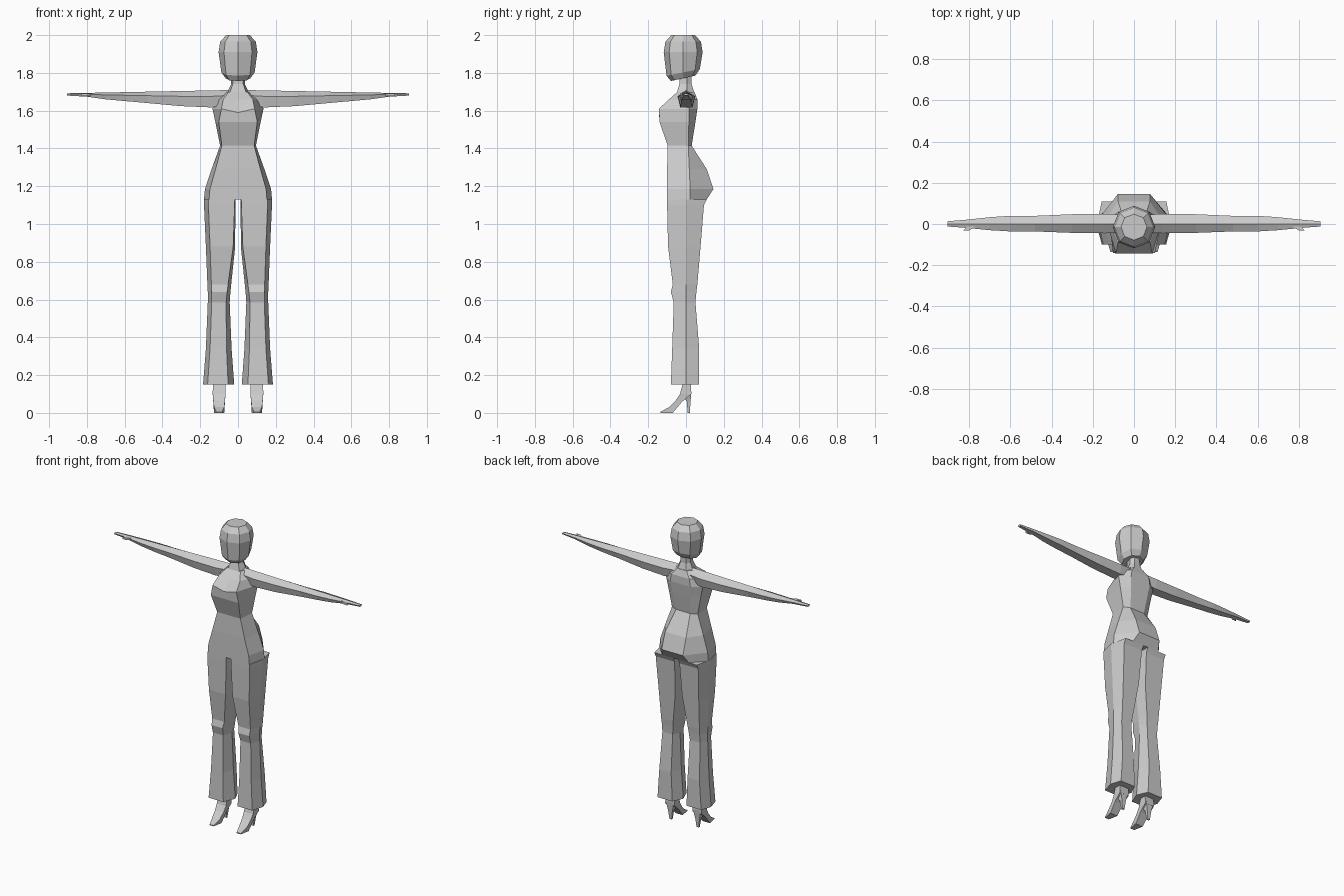
import bpy, bmesh

cube = bpy.data.objects.get("Cube")
if cube:
    bpy.data.objects.remove(cube)

grey = bpy.data.materials.new("plain grey")
grey.use_nodes = True
colour = (0.6, 0.6, 0.6, 1)
grey.diffuse_color = colour
grey.node_tree.nodes["Principled BSDF"].inputs["Base Color"].default_value = colour


def loft(name, rings):
    """Skin a list of equal-length point rings and cap both ends."""
    bm = bmesh.new()
    loops = [[bm.verts.new(point) for point in ring] for ring in rings]
    for lower, upper in zip(loops, loops[1:]):
        for i in range(len(lower)):
            bm.faces.new((lower[i - 1], lower[i], upper[i], upper[i - 1]))
    bm.faces.new(loops[0])
    bm.faces.new(loops[-1])
    bmesh.ops.recalc_face_normals(bm, faces=bm.faces)
    mesh = bpy.data.meshes.new(name)
    bm.to_mesh(mesh)
    bm.free()
    mesh.materials.append(grey)
    part = bpy.data.objects.new(name, mesh)
    bpy.context.collection.objects.link(part)
    return part


def pair(name, rings):
    """Build a part on the left and its mirror image on the right."""
    loft("left_" + name, rings)
    loft("right_" + name, [[(-x, y, z) for x, y, z in ring] for ring in rings])


def body_ring(z, width, front, back, front_share=.75, back_share=.55):
    """Symmetric eight-point section with flat front and back panels."""
    half = [(width * front_share, front), (width, width / 8), (width * back_share, back)]
    outline = [(0, front)] + half + [(0, back)] + [(-x, y) for x, y in reversed(half)]
    return [(x, y, z) for x, y in outline]


def head_ring(z, width, slope=0):
    """Octagon with a corner at the front; slope lifts its rear."""
    centre, bevel = -.015, width * .72
    corners = [(0, -width), (bevel, -bevel), (width, 0), (bevel, bevel)]
    outline = corners + [(-x, -y) for x, y in corners]
    return [(x, y + centre, z + slope * (y + width)) for x, y in outline]


def leg_ring(z, inner, outer, front, back):
    """Six-sided section whose inner bevel grows from the hips to the hem."""
    front_inner = inner + (crotch - z) * .03 + .003
    front_outer = outer * .87
    return [(inner, 0, z), (front_inner, front, z), (front_outer, front, z),
            (outer, 0, z), (front_outer, back, z), (front_inner, back, z)]


def arm_ring(x, thickness, depth):
    """Six-sided section hung from a gently falling top edge."""
    top = 1.71 - x * .02
    bottom, middle = top - thickness, top - thickness * .35
    front, back = -depth, depth * 1.1
    return [(x, 0, top), (x, front, middle), (x, front * .7, bottom),
            (x, 0, bottom), (x, back * .7, bottom), (x, back, middle)]


def foot_ring(half, rear, front):
    """Four-point section between a rear edge and a front edge, each (y, z)."""
    centre = .1
    left, right = centre + half, centre - half
    return [(right, *rear), (left, *rear), (left, *front), (right, *front)]


# Upper body, with the bust and the neck base
waist = body_ring(1.415, .095, -.097, .03, .9)
bust = body_ring(1.61, .135, -.143, .06, .65)
x, y, z = bust[0]
bust[0] = (x, y, z - .02)
loft("torso", [
    waist,
    body_ring(1.54, .12, -.14, .05, .85),
    bust,
    body_ring(1.66, .12, -.09, .06, .65),
    body_ring(1.7, .065, -.045, .045),
])

# Hips, overhanging the legs at the back
crotch = 1.13
loft("hips", [
    body_ring(crotch, .18, -.1, .11, .85),
    body_ring(1.185, .175, -.1, .145, .85, .45),
    body_ring(1.29, .14, -.1, .11, .85),
    waist,
])

# Neck
loft("neck", [
    body_ring(1.69, .06, -.05, .045),
    body_ring(1.74, .037, -.035, .03),
    body_ring(1.83, .035, -.035, .03),
])

# Head, with the jaw falling towards the chin
loft("head", [
    head_ring(1.757, .065, .22),
    head_ring(1.785, .088, .2),
    head_ring(1.91, .103),
    head_ring(1.965, .094),
    head_ring(2, .063),
])

# Trouser legs, narrow at the knee and flared at the hem
pair("trouser_leg", [
    leg_ring(crotch, .014, .18, -.1, .11),
    leg_ring(1.1, .014, .18, -.1, .095),
    leg_ring(.88, .015, .17, -.095, .077),
    leg_ring(.68, .036, .162, -.07, .06),
    leg_ring(.64, .04, .16, -.08, .055),
    leg_ring(.585, .044, .16, -.065, .05),
    leg_ring(.34, .034, .17, -.073, .07),
    leg_ring(.15, .02, .185, -.08, .07),
])

# Arms, tapering outward to flat hands
pair("arm", [
    arm_ring(.05, .08, .04),
    arm_ring(.14, .09, .045),
    arm_ring(.3, .08, .043),
    arm_ring(.48, .06, .036),
    arm_ring(.6, .047, .036),
    arm_ring(.7, .036, .03),
    arm_ring(.8, .02, .02),
    arm_ring(.905, .012, .012),
])

# Thumbs, short stubs in front of the hands
thumb_top, thumb_bottom = 1.69, 1.677
pair("thumb", [
    [(inner, y, thumb_bottom), (outer, y, thumb_bottom),
     (outer, y, thumb_top), (inner, y, thumb_top)]
    for inner, outer, y in ((.77, .81, -.012), (.8, .83, -.032))
])

# Shoes, from the ankle down to a pointed toe
pair("shoe", [
    foot_ring(.033, (.025, .16), (-.016, .16)),
    foot_ring(.034, (.028, .1), (-.032, .1)),
    foot_ring(.031, (-.02, .06), (-.055, .065)),
    foot_ring(.027, (-.07, 0), (-.09, .03)),
    foot_ring(.015, (-.135, 0), (-.135, .006)),
])

# Heels, thinning to the ground
pair("heel", [
    foot_ring(.028, (.029, .115), (-.014, .085)),
    foot_ring(.016, (.024, .06), (.004, .06)),
    foot_ring(.008, (.02, 0), (.009, 0)),
])
